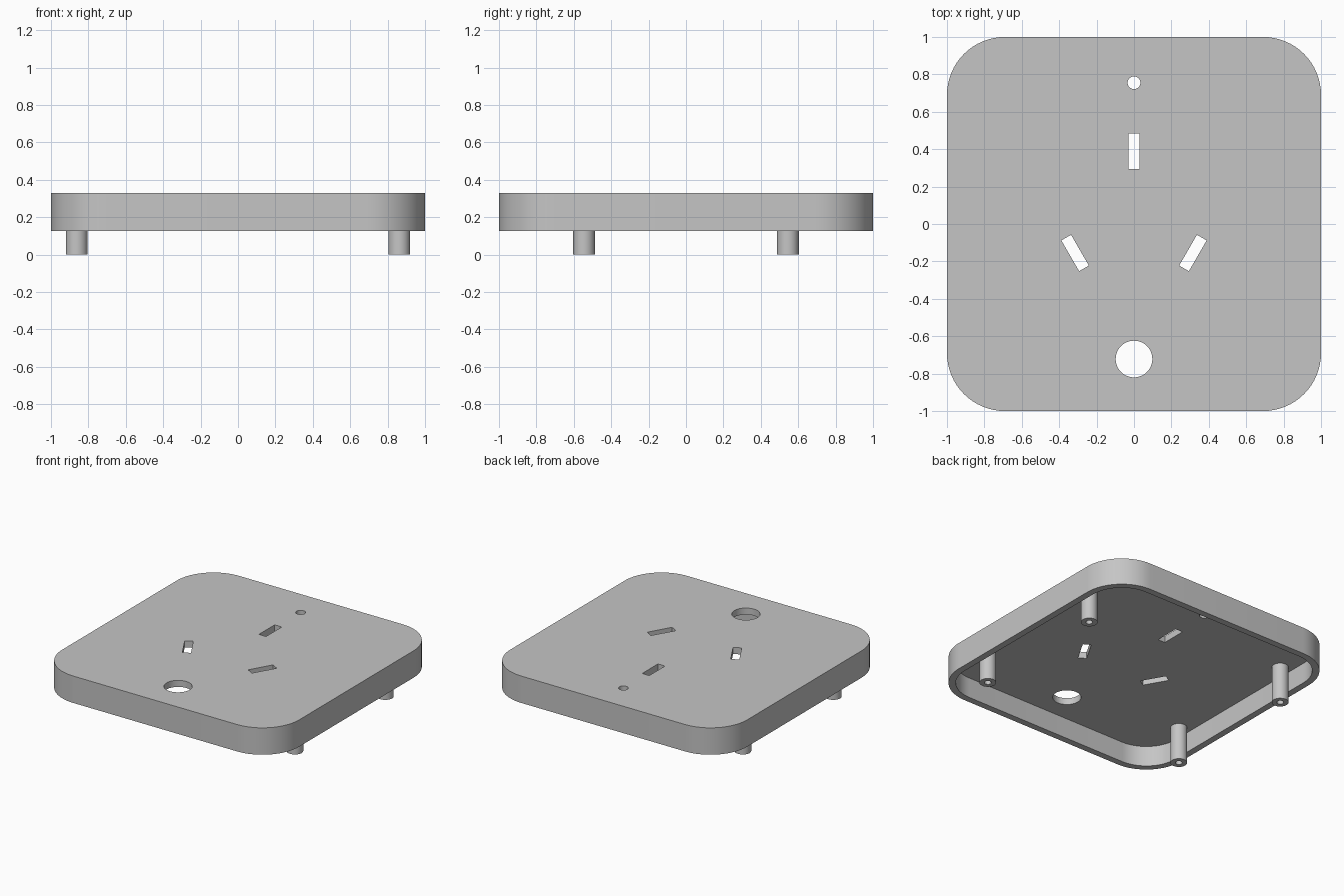
import bpy
import bmesh
import math

# Remove the default cube only
cube = bpy.data.objects.get("Cube")
if cube:
    bpy.data.objects.remove(cube, do_unlink=True)

BASE, UNDERSIDE, TOP = 0.125, 0.28, 0.33   # heights of rim, panel underside, panel top
WALL, CORNER = 0.05, 0.31

grey = bpy.data.materials.new("plain grey plastic")
grey.use_nodes = True
colour = (0.56, 0.56, 0.56, 1)
grey.diffuse_color = colour
grey.node_tree.nodes["Principled BSDF"].inputs["Base Color"].default_value = colour


def prism(name, outline, z0, z1):
    """Extrude a flat outline from z0 up to z1."""
    bm = bmesh.new()
    face = bm.faces.new([bm.verts.new((x, y, z0)) for x, y in outline])
    extruded = bmesh.ops.extrude_face_region(bm, geom=[face])
    for item in extruded["geom"]:
        if isinstance(item, bmesh.types.BMVert):
            item.co.z = z1
    bmesh.ops.recalc_face_normals(bm, faces=bm.faces)
    mesh = bpy.data.meshes.new(name)
    bm.to_mesh(mesh)
    bm.free()
    mesh.materials.append(grey)
    obj = bpy.data.objects.new(name, mesh)
    bpy.context.collection.objects.link(obj)
    return obj


def circle(cx, cy, radius, sides=48):
    steps = [math.tau * i / sides for i in range(sides)]
    return [(cx + radius * math.cos(a), cy + radius * math.sin(a)) for a in steps]


def rounded_square(half, radius, steps=16):
    points = []
    for quarter, (sx, sy) in enumerate([(1, 1), (-1, 1), (-1, -1), (1, -1)]):
        for i in range(steps + 1):
            a = math.pi / 2 * (quarter + i / steps)
            points.append((sx * (half - radius) + radius * math.cos(a),
                           sy * (half - radius) + radius * math.sin(a)))
    return points


def slot(cx, cy, angle, width=0.06, length=0.19):
    c, s = math.cos(angle), math.sin(angle)
    corners = [(-1, -1), (1, -1), (1, 1), (-1, 1)]
    return [(cx + c * u * width / 2 - s * v * length / 2,
             cy + s * u * width / 2 + c * v * length / 2) for u, v in corners]


def cut(target, cutter):
    """Subtract the cutter from the target and discard it."""
    mod = target.modifiers.new("cut", "BOOLEAN")
    mod.operation = "DIFFERENCE"
    mod.solver = "EXACT"
    mod.object = cutter
    select(target)
    bpy.ops.object.modifier_apply(modifier=mod.name)
    bpy.data.objects.remove(cutter, do_unlink=True)


def select(obj):
    bpy.ops.object.select_all(action="DESELECT")
    bpy.context.view_layer.objects.active = obj
    obj.select_set(True)


def smooth(obj):
    select(obj)
    bpy.ops.object.shade_smooth_by_angle(angle=math.radians(30))


# Hollow cover with rounded corners
cover = prism("cover", rounded_square(1, CORNER), BASE, TOP)
cut(cover, prism("cavity", rounded_square(1 - WALL, CORNER - WALL), 0, UNDERSIDE))

# Openings through the panel: three pin slots, a large and a small round hole
tilt = math.radians(30)
openings = [slot(0, 0.39, 0), slot(0.315, -0.155, -tilt), slot(-0.315, -0.155, tilt),
            circle(0, -0.722, 0.098), circle(0, 0.755, 0.034)]
for outline in openings:
    cut(cover, prism("opening", outline, 0.2, 0.4))
smooth(cover)

# Four mounting posts with blind screw holes
for side, sx in (("left", 1), ("right", -1)):
    for end, sy in (("front", -1), ("back", 1)):
        x, y = sx * 0.862, sy * 0.545
        post = prism(f"{end}_{side}_post", circle(x, y, 0.058, 32), 0, UNDERSIDE + 0.005)
        cut(post, prism("screw_hole", circle(x, y, 0.024, 24), -0.1, UNDERSIDE - 0.01))
        smooth(post)
